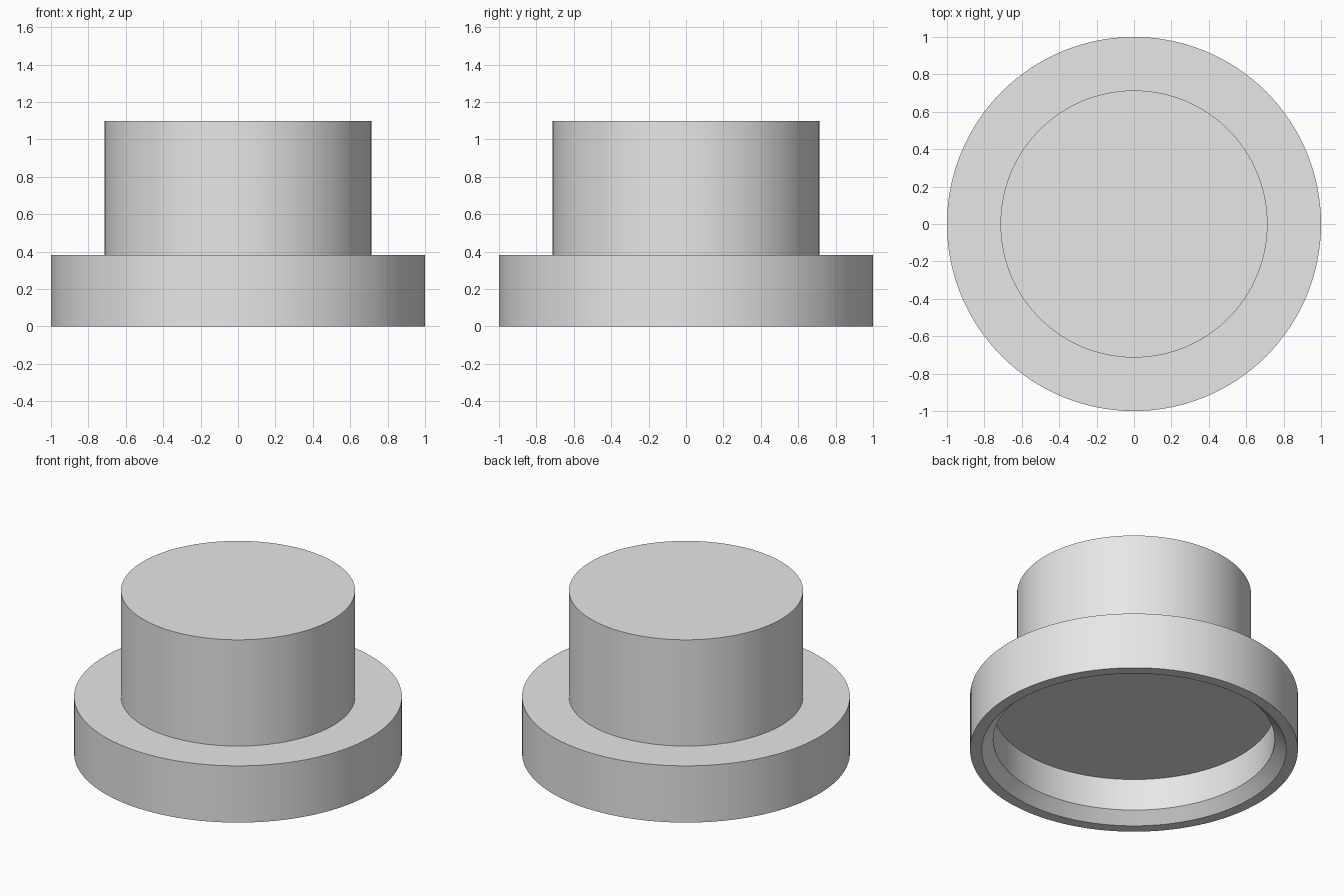
import bpy
import bmesh
import math

cube = bpy.data.objects.get("Cube")
if cube:
    bpy.data.objects.remove(cube, do_unlink=True)

SEGMENTS = 128

# Single plain grey
grey = bpy.data.materials.new("light_grey")
grey.use_nodes = True
colour = (0.8, 0.8, 0.8, 1.0)
grey.diffuse_color = colour
grey.node_tree.nodes["Principled BSDF"].inputs["Base Color"].default_value = colour


def lathe(name, profile):
    """Spin a (radius, height) profile around z into a closed solid."""
    bm = bmesh.new()
    verts = [bm.verts.new((r, 0, z)) for r, z in profile]
    edges = [bm.edges.new(pair) for pair in zip(verts, verts[1:])]
    bmesh.ops.spin(bm, geom=verts + edges, cent=(0, 0, 0), axis=(0, 0, 1),
                   angle=math.tau, steps=SEGMENTS, use_duplicate=False)
    bmesh.ops.remove_doubles(bm, verts=bm.verts, dist=0.0001)
    bmesh.ops.recalc_face_normals(bm, faces=bm.faces)
    mesh = bpy.data.meshes.new(name)
    bm.to_mesh(mesh)
    bm.free()
    mesh.materials.append(grey)
    obj = bpy.data.objects.new(name, mesh)
    bpy.context.collection.objects.link(obj)
    bpy.ops.object.select_all(action="DESELECT")
    obj.select_set(True)
    bpy.context.view_layer.objects.active = obj
    bpy.ops.object.shade_smooth_by_angle(angle=math.radians(30))
    return obj


# Stepped cap: solid post on a wide flange, hollow below with a chamfered mouth
lathe("stepped_cap", [
    (0, 1.097), (0.714, 1.097),      # post top
    (0.714, 0.382), (1, 0.382),      # flange top
    (1, 0), (0.929, 0),              # bottom rim
    (0.859, 0.071), (0.859, 0.286),  # chamfer and recess wall
    (0, 0.286),                      # recess ceiling
])
